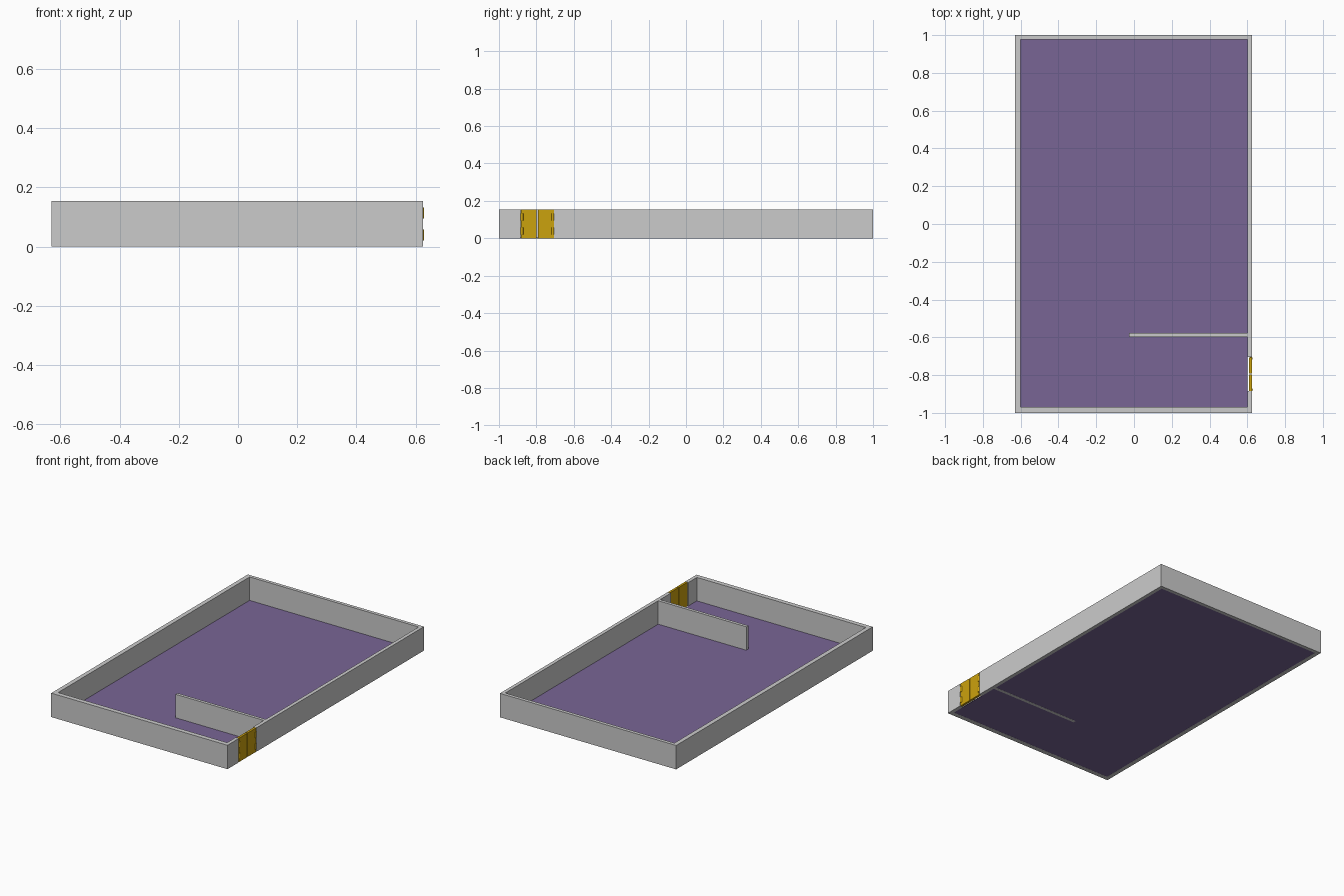
import bpy, bmesh
from mathutils import Matrix

if "Cube" in bpy.data.objects:
    bpy.data.objects.remove(bpy.data.objects["Cube"])

def material(name, rgb):
    m = bpy.data.materials.new(name)
    m.diffuse_color = (*rgb, 1)
    m.use_nodes = True
    m.node_tree.nodes["Principled BSDF"].inputs["Base Color"].default_value = m.diffuse_color
    return m

WALL = material("wall grey", (0.60, 0.60, 0.60))
FLOOR = material("floor purple", (0.19, 0.13, 0.30))
GOLD = material("door gold", (0.60, 0.36, 0.004))
H = 0.154

def finish(name, bm, mat):
    me = bpy.data.meshes.new(name)
    bm.to_mesh(me)
    bm.free()
    me.materials.append(mat)
    ob = bpy.data.objects.new(name, me)
    bpy.context.collection.objects.link(ob)
    return ob

def box(name, x, y, z, mat):
    bm = bmesh.new()
    bmesh.ops.create_cube(bm, size=1)
    for v in bm.verts:
        v.co = [a[0] + (c + 0.5) * (a[1] - a[0]) for a, c in zip((x, y, z), v.co)]
    return finish(name, bm, mat)

# floor slab, just above the wall feet
box("floor", (-0.602, 0.602), (-0.97, 0.978), (0.0005, 0.003), FLOOR)

# outer walls; the right one is split around the doorway
box("left_wall", (-0.63, -0.602), (-1, 1), (0, H), WALL)
box("front_wall", (-0.602, 0.602), (-1, -0.97), (0, H), WALL)
box("back_wall", (-0.602, 0.602), (0.978, 1), (0, H), WALL)
box("right_wall_front", (0.602, 0.625), (-1, -0.885), (0, H), WALL)
box("right_wall_back", (0.602, 0.625), (-0.705, 1), (0, H), WALL)

# inner partition
box("partition", (-0.026, 0.602), (-0.597, -0.577), (0, H), WALL)

# double door with two hinge barrels per leaf
for side, tag in ((-1, "front"), (1, "back")):
    ys = sorted((-0.795 + side * 0.003, -0.795 + side * 0.088))
    box(tag + "_door_leaf", (0.609, 0.624), ys, (0, H), GOLD)
    for i, z in enumerate((0.039, 0.113)):
        bm = bmesh.new()
        bmesh.ops.create_cone(bm, cap_ends=True, segments=12, radius1=0.009,
                              radius2=0.009, depth=0.037,
                              matrix=Matrix.Translation((0.62, -0.795 + side * 0.083, z)))
        finish(f"{tag}_hinge_{i}", bm, GOLD)
